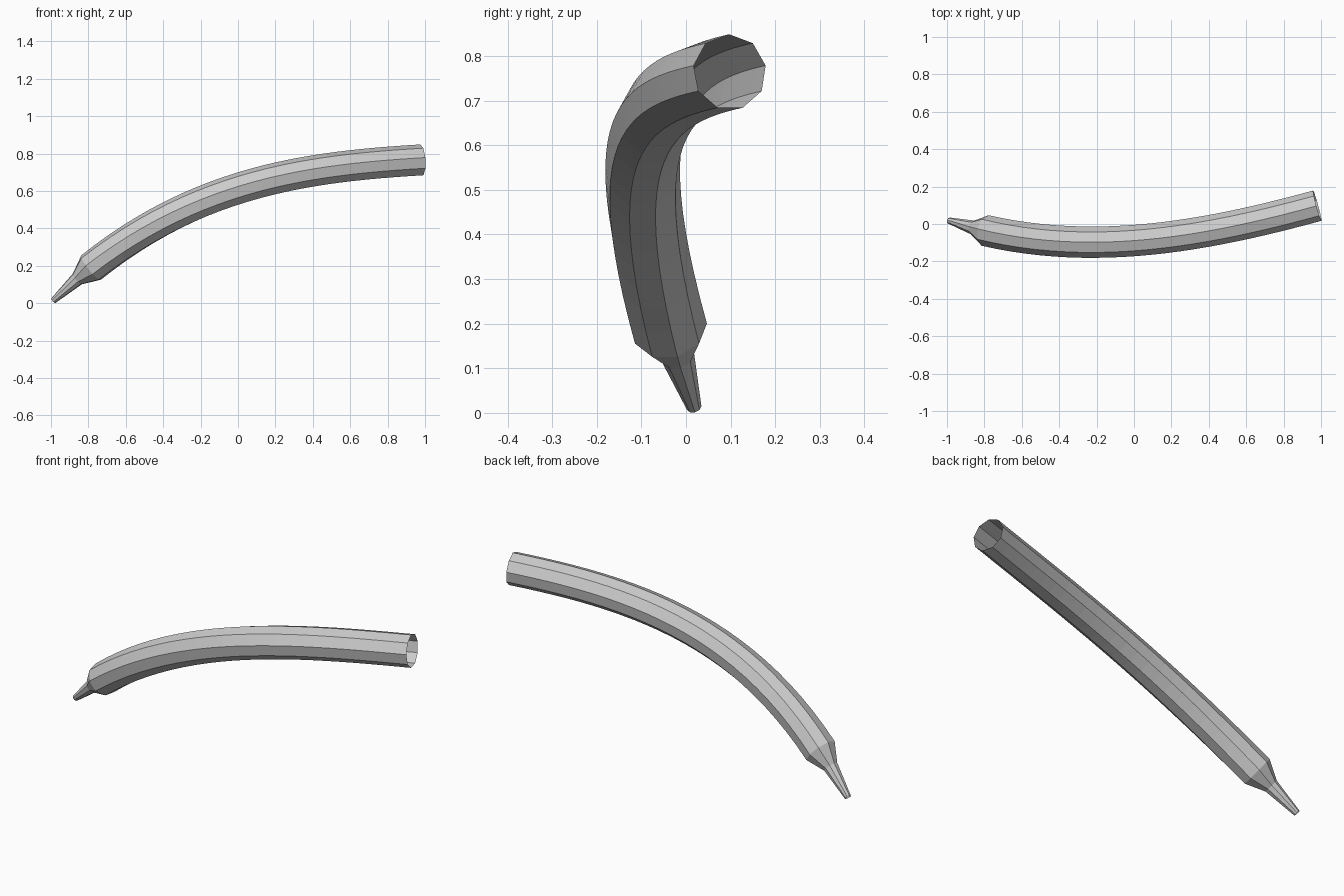
import bpy, bmesh
from math import cos, sin, radians
from mathutils import Vector

if "Cube" in bpy.data.objects:
    bpy.data.objects.remove(bpy.data.objects["Cube"])

SIDES = 9
R = 0.085

# Centre line: one cubic curve from the narrow tip to the open end
P = [Vector(p) for p in ((-0.988, 0.018, 0.013), (-0.33, -0.193, 0.642),
                         (0.32, -0.083, 0.724), (0.98, 0.098, 0.764))]


def point(t):
    u = 1 - t
    return P[0]*u**3 + P[1]*3*u*u*t + P[2]*3*u*t*t + P[3]*t**3


def tangent(t):
    u = 1 - t
    return ((P[1]-P[0])*u*u + (P[2]-P[1])*2*u*t + (P[3]-P[2])*t*t).normalized()


# Rings: thin tip, neck, shoulder, then the even tube body
BASE, STEPS = 0.102, 24
stations = [(0.0, 0.017), (0.065, 0.038)]
stations += [(BASE + (1 - BASE)*i/STEPS, R) for i in range(STEPS + 1)]

bm = bmesh.new()
rings = []
for t, r in stations:
    c, d = point(t), tangent(t)
    side = Vector((0, 0, 1)).cross(d).normalized()
    up = d.cross(side)
    angles = [radians(90 + 360*k/SIDES) for k in range(SIDES)]
    rings.append([bm.verts.new(c + r*(side*cos(a) + up*sin(a))) for a in angles])

# Side walls, both ends left open
for a, b in zip(rings, rings[1:]):
    for k in range(SIDES):
        n = (k + 1) % SIDES
        bm.faces.new((a[k], a[n], b[n], b[k]))
bmesh.ops.recalc_face_normals(bm, faces=bm.faces)

mesh = bpy.data.meshes.new("curved_tube")
bm.to_mesh(mesh)
bm.free()
bpy.context.collection.objects.link(bpy.data.objects.new("curved_tube", mesh))
